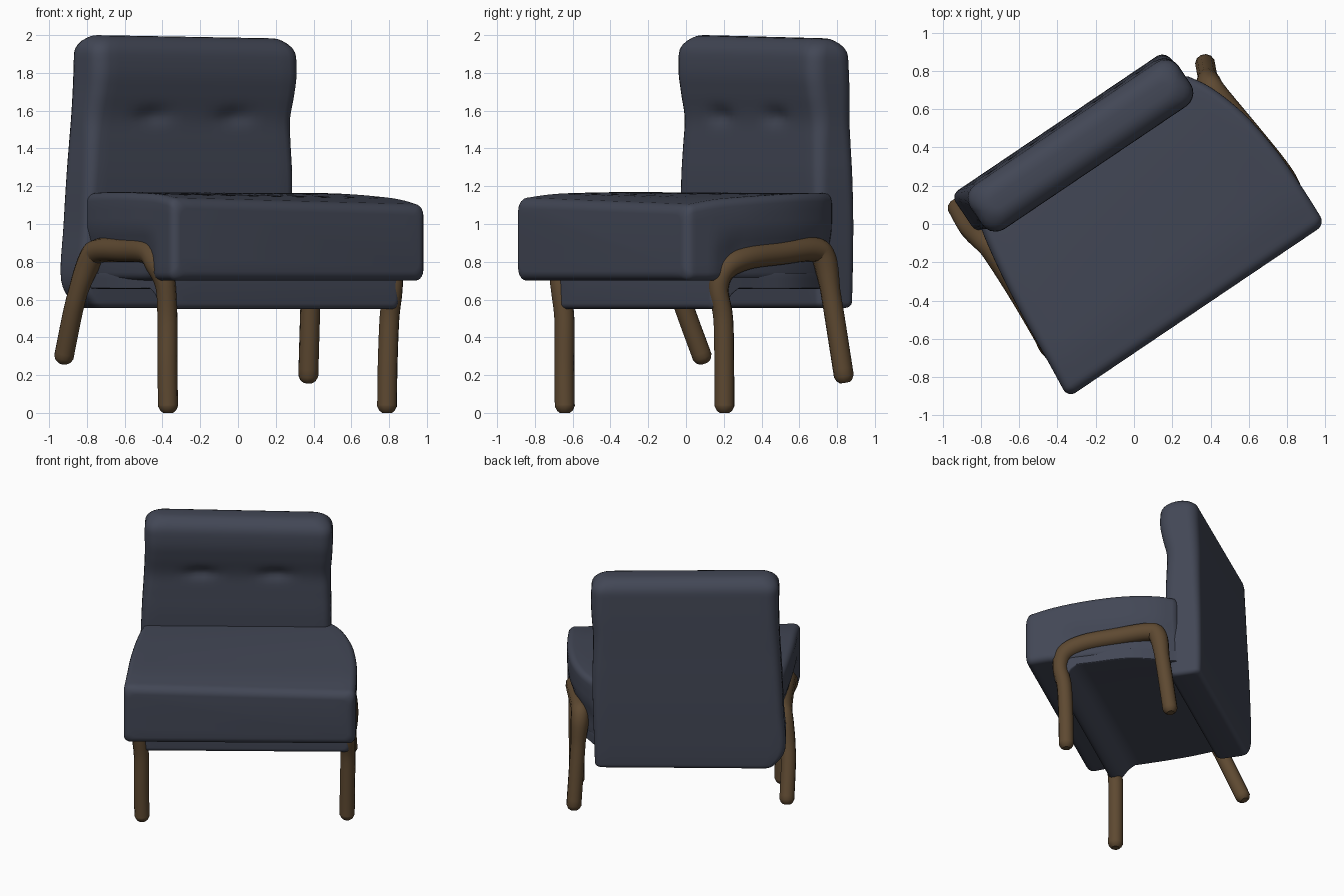
import bpy, bmesh, math
from mathutils import Vector, Matrix

if "Cube" in bpy.data.objects:
    bpy.data.objects.remove(bpy.data.objects["Cube"])

TURN = Matrix.Rotation(math.radians(34), 4, 'Z')   # the chair stands turned on the grid


def material(name, rgb):
    m = bpy.data.materials.new(name)
    m.diffuse_color = (*rgb, 1)
    m.use_nodes = True
    m.node_tree.nodes["Principled BSDF"].inputs["Base Color"].default_value = m.diffuse_color
    return m


NAVY = material("navy fabric", (0.055, 0.063, 0.092))
WOOD = material("brown wood", (0.112, 0.067, 0.031))


def smooth_path(points, steps):
    """Catmull-Rom resampling of a short list of tuples."""
    p = [Vector(q) for q in points]
    p = [p[0] * 2 - p[1]] + p + [p[-1] * 2 - p[-2]]
    out = []
    for i in range(1, len(p) - 2):
        a, b, c, d = p[i - 1:i + 3]
        for k in range(steps):
            t = k / steps
            out.append(0.5 * (2 * b + (c - a) * t + (2 * a - 5 * b + 4 * c - d) * t * t
                              + (3 * b - a - 3 * c + d) * t ** 3))
    return out + [p[-2]]


def rounded_rect(u0, u1, w0, w1, r, n=20, m=8, k=5):
    """Rounded rectangle ring with evenly divided straight sides."""
    corners = [(u1 - r, w0 + r, -90), (u1 - r, w1 - r, 0), (u0 + r, w1 - r, 90), (u0 + r, w0 + r, 180)]
    ring = []
    for i, (cu, cw, ang) in enumerate(corners):
        for j in range(k + 1):
            a = math.radians(ang + 90 * j / k)
            ring.append(Vector((cu + r * math.cos(a), cw + r * math.sin(a))))
        nu, nw, na = corners[(i + 1) % 4]
        a = math.radians(na)
        end = Vector((nu + r * math.cos(a), nw + r * math.sin(a)))
        start, parts = ring[-1].copy(), (m if i % 2 == 0 else n)
        ring += [start.lerp(end, j / parts) for j in range(1, parts)]
    return ring


def cushion(name, stations, upright, r0, r1, warp, hidden):
    """Loft of rounded rectangles; stations are (position, low, high, left, right, corner radius).
    Faces buried inside a neighbouring part are removed."""
    rows = smooth_path(stations, 6)
    s0, s1 = stations[0][0], stations[-1][0]
    # extra rows where the ends are rounded over
    rows = [q for q in rows if s0 + r0 < q[0] < s1 - r1]
    sample = smooth_path(stations, 40)
    ends = [s0 + r0 * (1 - math.cos(math.radians(a))) for a in range(0, 91, 15)]
    ends += [s1 - r1 * (1 - math.cos(math.radians(a))) for a in range(0, 91, 15)]
    rows += [min(sample, key=lambda q: abs(q[0] - s)) * 1 for s in ends]
    for q, s in zip(rows[-len(ends):], ends):
        q[0] = s
    rows.sort(key=lambda q: q[0])
    bm = bmesh.new()
    rings = []
    for s, lo, hi, left, right, r in rows:
        inset = 0
        for d, rad in ((s - s0, r0), (s1 - s, r1)):
            if d < rad:
                inset = rad - math.sqrt(max(0, rad * rad - (rad - d) ** 2))
        ring = []
        for q in rounded_rect(left + inset, right - inset, lo + inset, hi - inset,
                              min(r, (hi - lo) / 2 - inset - 0.002)):
            p = Vector((q.x, q.y, s)) if upright else Vector((q.x, s, q.y))
            ring.append(bm.verts.new(warp(p)))
        rings.append(ring)
    for a, b in zip(rings, rings[1:]):
        for i in range(len(a)):
            j = (i + 1) % len(a)
            bm.faces.new((a[i], a[j], b[j], b[i]))
    bm.faces.new(rings[0][::-1])
    bm.faces.new(rings[-1])
    bmesh.ops.recalc_face_normals(bm, faces=bm.faces)
    buried = [f for f in bm.faces if hidden(f.calc_center_median())]
    bmesh.ops.delete(bm, geom=buried, context='FACES')
    bm.transform(TURN)
    me = bpy.data.meshes.new(name)
    bm.to_mesh(me)
    bm.free()
    add(name, me, NAVY)


def add(name, data, mat):
    ob = bpy.data.objects.new(name, data)
    bpy.context.collection.objects.link(ob)
    data.materials.append(mat)
    bpy.ops.object.select_all(action='DESELECT')
    ob.select_set(True)
    bpy.context.view_layer.objects.active = ob
    if ob.type == 'CURVE':
        bpy.ops.object.convert(target='MESH')
    bpy.ops.object.shade_smooth_by_angle(angle=math.radians(50))


def side_frame(name, points):
    """One bent wooden rail: front leg, side rail and rear leg."""
    path = smooth_path(points, 6)
    cu = bpy.data.curves.new(name, 'CURVE')
    cu.dimensions = '3D'
    cu.bevel_depth = 0.053
    cu.bevel_resolution = 4
    cu.use_fill_caps = True
    sp = cu.splines.new('POLY')
    # rounded feet, slightly stouter rail
    tips = [(0, 0.5), (0.012, 0.78), (0.035, 1)]
    d0, d1 = (path[1] - path[0]).normalized(), (path[-2] - path[-1]).normalized()
    pts = [(path[0] + d0 * d, w) for d, w in tips]
    pts += [(p, 1 + 0.22 * ramp(p.z, 0.65, 0.8)) for p in path[1:-1]]
    pts += [(path[-1] + d1 * d, w) for d, w in reversed(tips)]
    sp.points.add(len(pts) - 1)
    for sp_pt, (p, w) in zip(sp.points, pts):
        sp_pt.co = (*(TURN @ p), 1)
        sp_pt.radius = w
    add(name, cu, WOOD)


def ramp(x, a, b):
    return max(0, min(1, (x - a) / (b - a)))


# seat cushion: droops to the front right, sides drawn in above the rails
def seat_warp(p):
    if p.z > 0.9:
        p.z -= 0.022 * p.x * ramp(-p.y, -0.4, 0.5)
    p.x *= 1 - 0.05 * ramp(-p.z, -0.98, -0.85) * ramp(p.y, -0.38, -0.22)
    return p


cushion("seat", [(-0.56, 0.70, 1.115, -0.795, 0.828, 0.045), (-0.35, 0.70, 1.145, -0.775, 0.835, 0.045),
                 (-0.10, 0.70, 1.158, -0.755, 0.832, 0.045), (0.15, 0.70, 1.165, -0.725, 0.80, 0.045),
                 (0.36, 0.70, 1.165, -0.69, 0.735, 0.045), (0.50, 0.70, 1.16, -0.655, 0.655, 0.045)],
        False, 0.05, 0.03, seat_warp,
        lambda c: abs(c.x) < 0.6 and (c.y > 0.46 and c.z > 0.74 or c.z < 0.72 and c.y > -0.32))


# seat base: a front skirt, hollow behind and open at the sides
def base_warp(p):
    k = ramp(p.y, -0.29, -0.21)
    if p.z < 0.68:
        p.z += (0.68 - p.z) * (0.82 + 0.08 * ramp(0.7 - abs(p.x), 0.05, 0.25)) * k
    return p


cushion("seat_base", [(-0.365, 0.55, 0.76, -0.69, 0.79, 0.03), (-0.1, 0.545, 0.76, -0.69, 0.78, 0.03),
                      (0.2, 0.545, 0.76, -0.68, 0.76, 0.03), (0.52, 0.55, 0.76, -0.64, 0.62, 0.03)],
        False, 0.03, 0.02, base_warp, lambda c: c.z > 0.735 or c.y > 0.47 and abs(c.x) < 0.58)


# backrest with a headroll and two tufted dimples
def back_warp(p):
    if p.y < 0.5:
        for u in (-0.27, 0.25):
            d2 = ((p.x - u) / 0.09) ** 2 + ((p.z - 1.575) / 0.045) ** 2
            p.y += 0.03 * math.exp(-d2)
    p.z -= 0.015 * (p.x + 0.6) * max(0, p.z - 1)
    return p


cushion("backrest", [(0.555, 0.43, 0.655, -0.61, 0.625, 0.04), (0.70, 0.42, 0.66, -0.705, 0.63, 0.045),
                     (1.0, 0.41, 0.66, -0.692, 0.64, 0.05), (1.25, 0.402, 0.655, -0.682, 0.645, 0.06),
                     (1.42, 0.405, 0.65, -0.672, 0.64, 0.065), (1.56, 0.405, 0.647, -0.665, 0.64, 0.075),
                     (1.70, 0.375, 0.643, -0.66, 0.65, 0.08), (1.82, 0.357, 0.638, -0.66, 0.655, 0.085),
                     (2.0, 0.365, 0.63, -0.66, 0.65, 0.085)],
        True, 0.03, 0.10, back_warp,
        lambda c: 0.74 < c.z < 1.12 and c.y < 0.46 and abs(c.x) < 0.6)

# bent wooden side frames
side_frame("left_side_frame", [(-0.665, -0.325, 0), (-0.67, -0.325, 0.25), (-0.67, -0.325, 0.5),
                               (-0.69, -0.335, 0.68), (-0.715, -0.30, 0.78), (-0.705, -0.20, 0.85),
                               (-0.69, 0.05, 0.86), (-0.685, 0.29, 0.86), (-0.695, 0.37, 0.81),
                               (-0.725, 0.46, 0.6), (-0.715, 0.60, 0.265)])
side_frame("right_side_frame", [(0.768, -0.272, 0), (0.77, -0.275, 0.25), (0.775, -0.285, 0.5),
                                (0.775, -0.315, 0.66), (0.782, -0.275, 0.765), (0.778, -0.14, 0.82),
                                (0.758, 0.08, 0.845), (0.735, 0.31, 0.865), (0.735, 0.385, 0.82),
                                (0.75, 0.425, 0.6), (0.778, 0.49, 0.16)])
